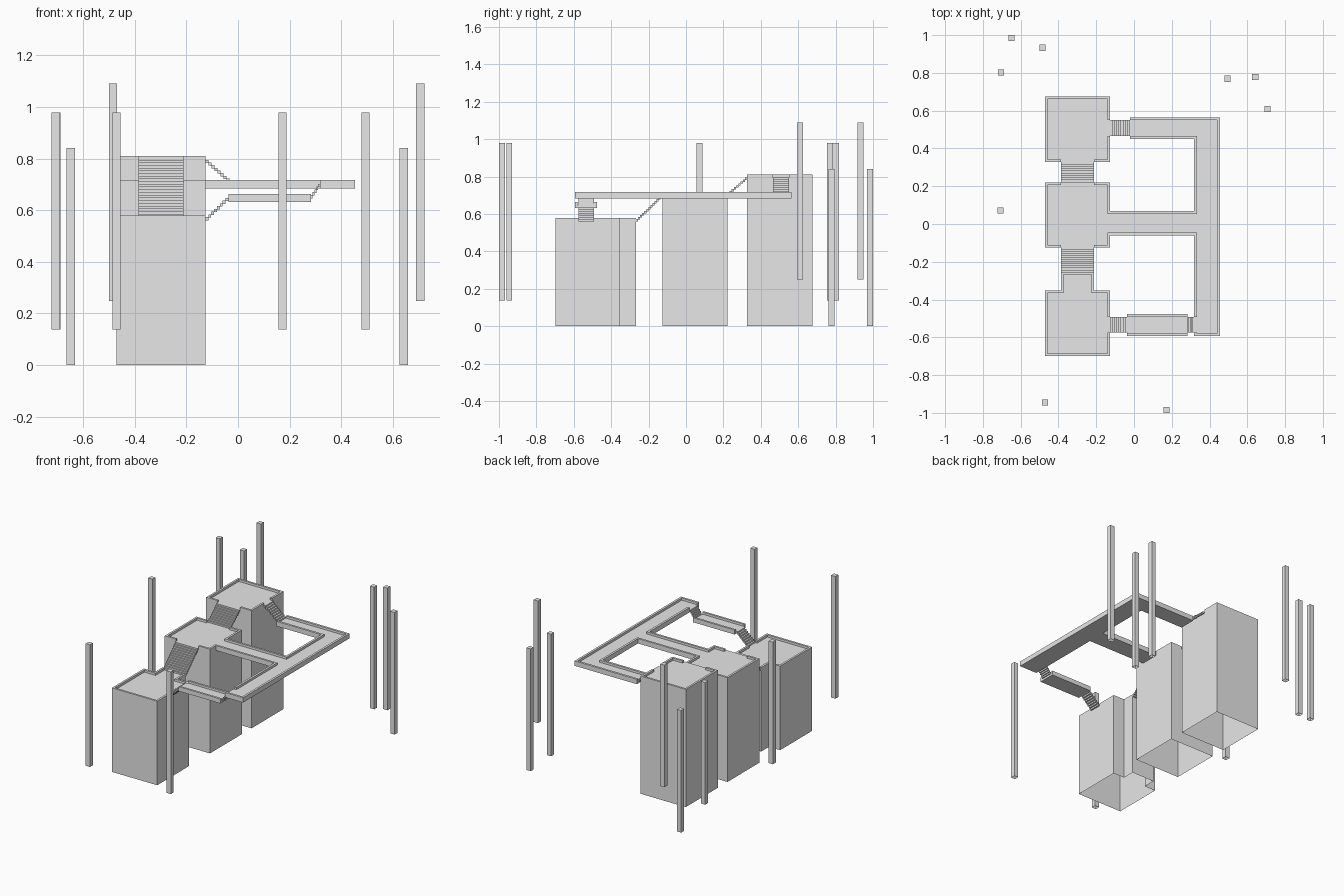
import bpy, bmesh
from mathutils import Vector

cube = bpy.data.objects.get("Cube")
if cube:
    bpy.data.objects.remove(cube)

stone = bpy.data.materials.new("pale_stone")
stone.use_nodes = True
stone.diffuse_color = (0.8, 0.8, 0.8, 1)
stone.node_tree.nodes["Principled BSDF"].inputs["Base Color"].default_value = (0.8, 0.8, 0.8, 1)


def finish(name, bm):
    bmesh.ops.remove_doubles(bm, verts=bm.verts, dist=0.0001)
    mesh = bpy.data.meshes.new(name)
    bm.to_mesh(mesh)
    bm.free()
    mesh.materials.append(stone)
    obj = bpy.data.objects.new(name, mesh)
    bpy.context.collection.objects.link(obj)
    return obj


def inside(x, y, rects):
    return any(a < x < b and c < y < d for a, b, c, d in rects)


def add_box(bm, lo, hi, open_bottom=False):
    lo, hi = Vector(lo), Vector(hi)
    verts = bmesh.ops.create_cube(bm, size=1)["verts"]
    for v in verts:
        v.co = [(lo[k] + hi[k]) / 2 + v.co[k] * (hi[k] - lo[k]) for k in range(3)]
    if open_bottom:
        faces = {f for v in verts for f in v.link_faces}
        base = [f for f in faces if f.calc_center_median().z < lo.z + 0.0001]
        bmesh.ops.delete(bm, geom=base, context="FACES_ONLY")


# Deck: outer rectangles (x0, x1, y0, y1) form the body, and the floor
# rectangles sink below its rim. Only the exposed cell sides get faces.
def deck(name, outer, floor, bottom, level, top, open_bottom=False):
    xs = sorted({v for r in outer + floor for v in r[:2]})
    ys = sorted({v for r in outer + floor for v in r[2:]})
    zs = [bottom, level, top]
    solid = set()
    for i in range(len(xs) - 1):
        for j in range(len(ys) - 1):
            x, y = (xs[i] + xs[i + 1]) / 2, (ys[j] + ys[j + 1]) / 2
            if inside(x, y, outer):
                solid.add((i, j, 0))
                if not inside(x, y, floor):
                    solid.add((i, j, 1))
    bm = bmesh.new()
    for cell in solid:
        for axis in range(3):
            for side in (0, 1):
                near = list(cell)
                near[axis] += 2 * side - 1
                if tuple(near) in solid or (open_bottom and near[2] < 0):
                    continue
                corners = []
                for du, dv in ((0, 0), (1, 0), (1, 1), (0, 1)):
                    p = list(cell)
                    p[axis] += side
                    p[(axis + 1) % 3] += du
                    p[(axis + 2) % 3] += dv
                    corners.append(bm.verts.new((xs[p[0]], ys[p[1]], zs[p[2]])))
                bm.faces.new(corners if side else corners[::-1])
    return finish(name, bm)


# Stairs: thin treads climbing along one axis, from the low to the high end
def stairs(name, axis, start, end, z0, z1, w0, w1):
    bm = bmesh.new()
    count = max(3, round((z1 - z0) / 0.0105))
    run, rise = (end - start) / count, (z1 - z0) / count
    for i in range(count):
        a, b = sorted((start + run * i, start + run * (i + 1)))
        z = z0 + rise * (i + 1)
        lo, hi = [w0, w0, z - rise * 1.2], [w1, w1, z]
        lo[axis], hi[axis] = a, b
        add_box(bm, lo, hi)
    return finish(name, bm)


RIM = 0.014
X0, X1 = -0.471, -0.126            # tower sides
S0, S1 = -0.386, -0.212            # main stair width
FRONT, MIDDLE, BACK, LOW = 0.563, 0.702, 0.795, 0.648   # floor levels
B0, B1 = 0.465, 0.55               # back side stair width
F0, F1 = -0.574, -0.493            # front side stair width


def tower(name, y0, y1, level, openings, extra=(), extra_floor=()):
    room = (X0 + RIM, X1 - RIM, y0 + RIM, y1 - RIM)
    deck(name, [(X0, X1, y0, y1), *extra], [room, *openings, *extra_floor],
         0, level, level + 0.0155, True)


# Three hollow towers with rimmed floors
tower("back_tower", 0.327, 0.675, BACK,
      [(S0, S1, 0.327, 0.35), (X1 - 0.03, X1, B0, B1)])
tower("middle_tower", -0.125, 0.221, MIDDLE,
      [(S0, S1, 0.2, 0.221), (S0, S1, -0.125, -0.1), (X1 - 0.03, X1, -0.046, 0.054)])
tower("front_tower", -0.699, -0.352, FRONT, [(X1 - 0.03, X1, F0, F1)],
      [(S0, S1, -0.36, -0.267)], [(S0 + RIM, S1 - RIM, -0.38, -0.267)])

# Raised walkway: long arm, back arm and middle bridge
deck("high_walkway",
     [(0.318, 0.454, -0.594, 0.565), (-0.021, 0.4, 0.45, 0.565), (X1, 0.35, -0.06, 0.068)],
     [(0.333, 0.439, -0.58, 0.55), (-0.021, 0.4, B0, B1), (X1, 0.35, -0.046, 0.054),
      (0.318, 0.35, F0, F1)],
     0.684, MIDDLE, 0.7175)

# Lower walkway
deck("low_walkway", [(-0.037, 0.282, -0.594, -0.477)],
     [(-0.037, 0.282, -0.58, -0.491)], 0.632, LOW, 0.663)

# Flights of stairs
stairs("front_main_stairs", 1, -0.267, -0.125, FRONT, MIDDLE, S0, S1)
stairs("back_main_stairs", 1, 0.221, 0.327, MIDDLE, BACK, S0, S1)
stairs("back_side_stairs", 0, -0.021, X1, MIDDLE, BACK, B0, B1)
stairs("front_side_stairs", 0, X1, -0.037, FRONT, LOW, F0, F1)
stairs("walkway_stairs", 0, 0.282, 0.318, LOW, MIDDLE, F0, F1)

# Free-standing square pillars, all one length: x, y, base height
pillars = [(-0.648, 0.984, 0), (-0.484, 0.933, 0.249), (-0.704, 0.803, 0.138),
           (-0.707, 0.072, 0.138), (-0.471, -0.945, 0.138), (0.172, -0.984, 0.138),
           (0.494, 0.769, 0.138), (0.642, 0.779, 0), (0.706, 0.61, 0.249)]
for number, (x, y, z) in enumerate(pillars, 1):
    bm = bmesh.new()
    add_box(bm, (x - 0.016, y - 0.016, z), (x + 0.016, y + 0.016, z + 0.841), True)
    finish(f"pillar_{number}", bm)
